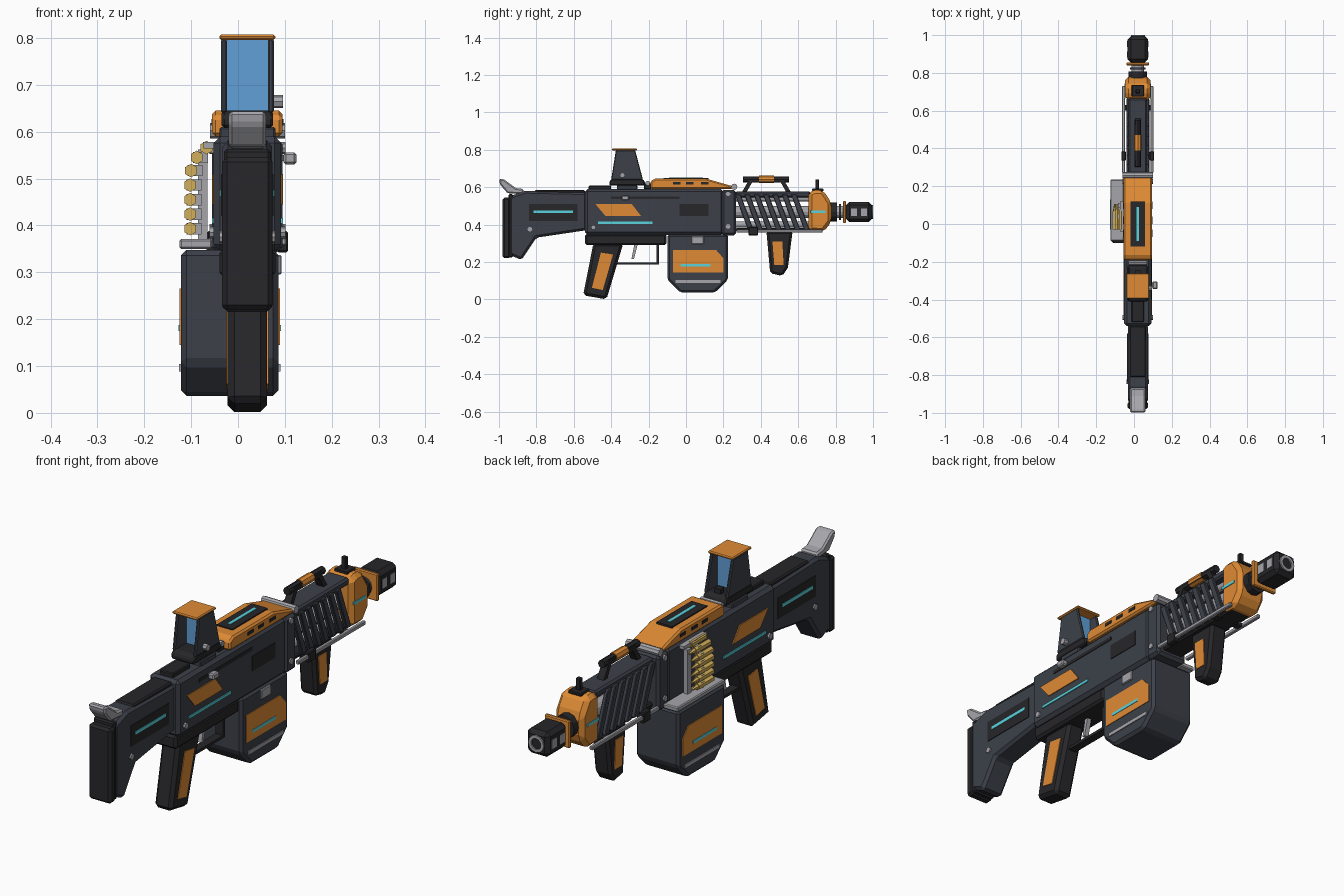
import bpy, bmesh, math
from mathutils import Vector, Matrix

CX = 0.02          # centre plane of the gun
MX = -0.0175       # centre plane of the magazine


def mat(name, r, g, b):
    m = bpy.data.materials.new(name)
    m.diffuse_color = (r, g, b, 1)
    return m


SLATE = mat("slate", 0.045, 0.051, 0.066)
BLACK = mat("black", 0.02, 0.02, 0.023)
ORANGE = mat("orange", 0.74, 0.26, 0.035)
CYAN = mat("cyan", 0.1, 0.65, 0.72)
STEEL = mat("steel", 0.38, 0.38, 0.41)
GLASS = mat("glass", 0.12, 0.35, 0.68)
BRASS = mat("brass", 0.65, 0.43, 0.1)


def finish(name, bm, m, bevel=0):
    bmesh.ops.recalc_face_normals(bm, faces=bm.faces)
    me = bpy.data.meshes.new(name)
    bm.to_mesh(me)
    bm.free()
    me.materials.append(m)
    ob = bpy.data.objects.new(name, me)
    bpy.context.collection.objects.link(ob)
    if bevel:
        b = ob.modifiers.new("bevel", 'BEVEL')
        b.width, b.segments, b.limit_method = bevel, 1, 'ANGLE'
    return ob


def prof(name, pts, hw, m, bevel=0, cx=CX):
    """Side outline in (y, z), extruded across x by half width hw."""
    bm = bmesh.new()
    f = bm.faces.new([bm.verts.new((cx - hw, y, z)) for y, z in pts])
    r = bmesh.ops.extrude_face_region(bm, geom=[f])
    bmesh.ops.translate(bm, vec=(2 * hw, 0, 0),
                        verts=[v for v in r["geom"] if isinstance(v, bmesh.types.BMVert)])
    return finish(name, bm, m, bevel)


def rect(y0, y1, z0, z1):
    return [(y0, z0), (y1, z0), (y1, z1), (y0, z1)]


def box(name, y0, y1, z0, z1, hw, m, bevel=0, cx=CX):
    return prof(name, rect(y0, y1, z0, z1), hw, m, bevel, cx)


def panel(name, pts, off, m, sides=(1, -1), cx=CX, t=0.003, bevel=0):
    """Thin plate on one or both flanks."""
    for s in sides:
        prof(name + ("_right" if s > 0 else "_left"), pts, t, m, bevel, cx + s * off)


def rod(name, a, b, r, m, n=12, r2=None):
    a, b = Vector(a), Vector(b)
    bm = bmesh.new()
    rot = (b - a).to_track_quat('Z', 'Y').to_matrix().to_4x4()
    bmesh.ops.create_cone(bm, cap_ends=True, segments=n, radius1=r, radius2=r if r2 is None else r2,
                          depth=(b - a).length, matrix=Matrix.Translation((a + b) / 2) @ rot)
    return finish(name, bm, m)


def bolt(name, y, z, off, r=0.013):
    for s in (1, -1):
        rod(name, (CX + s * (off - 0.01), y, z), (CX + s * (off + 0.006), y, z), r, STEEL, 8)


# Stock
prof("stock", [(-0.945, 0.55), (-0.86, 0.58), (-0.53, 0.572), (-0.53, 0.37), (-0.80, 0.33),
               (-0.88, 0.21), (-0.945, 0.24)], 0.053, SLATE, 0.012)
box("butt_pad", -0.98, -0.94, 0.22, 0.545, 0.054, BLACK, 0.01)
box("butt_plate", -0.95, -0.925, 0.225, 0.563, 0.05, BLACK, 0.006)
box("cheek_rest", -0.81, -0.54, 0.565, 0.585, 0.044, BLACK, 0.006)
prof("stock_hook", [(-1.0, 0.643), (-0.975, 0.643), (-0.91, 0.595), (-0.868, 0.59), (-0.868, 0.562),
                    (-0.955, 0.568), (-0.995, 0.615)], 0.04, STEEL, 0.007)
panel("stock_inset", rect(-0.84, -0.58, 0.42, 0.51), 0.053, BLACK)
panel("stock_light", rect(-0.815, -0.605, 0.462, 0.476), 0.055, CYAN)
bolt("stock_bolt", -0.835, 0.375, 0.053)

# Receiver
box("receiver", -0.54, 0.2, 0.345, 0.59, 0.072, SLATE, 0.014)
box("receiver_collar", 0.19, 0.268, 0.342, 0.585, 0.075, SLATE, 0.012)
box("lower_receiver", -0.54, -0.105, 0.29, 0.35, 0.06, BLACK, 0.01)
panel("receiver_stripe", [(-0.485, 0.51), (-0.29, 0.51), (-0.24, 0.445), (-0.43, 0.445)], 0.073, ORANGE)
panel("receiver_light", rect(-0.47, -0.18, 0.404, 0.416), 0.073, CYAN)
panel("bolt_slot", rect(-0.40, -0.035, 0.536, 0.55), 0.072, BLACK, (1,))
panel("ejection_port", rect(-0.035, 0.12, 0.445, 0.51), 0.072, BLACK, (1,))
box("charging_handle_stem", -0.335, -0.31, 0.537, 0.55, 0.015, STEEL, cx=0.1)
box("charging_handle", -0.345, -0.305, 0.53, 0.556, 0.014, STEEL, 0.005, cx=0.111)
for y, z in ((0.225, 0.565), (0.225, 0.39), (-0.495, 0.385)):
    bolt("receiver_bolt", y, z, 0.075)
box("rear_rail", -0.52, -0.40, 0.585, 0.608, 0.033, BLACK, 0.004)

# Top cover with slots and light
prof("top_cover", [(-0.19, 0.59), (-0.19, 0.632), (-0.165, 0.645), (0.11, 0.645), (0.25, 0.605),
                   (0.25, 0.59)], 0.075, ORANGE, 0.014)
box("cover_inset", -0.12, 0.12, 0.64, 0.65, 0.038, BLACK)
box("cover_light", -0.09, 0.09, 0.645, 0.652, 0.007, CYAN)
for y in (-0.05, 0.02, 0.1):
    panel("cover_slot", rect(y - 0.02, y + 0.02, 0.613, 0.627), 0.074, BLACK)
rod("cover_hinge", (-0.06, 0.258, 0.602), (0.1, 0.258, 0.602), 0.017, STEEL, 8)
box("cover_latch", -0.225, -0.185, 0.588, 0.62, 0.045, BLACK, 0.005)
rod("latch_pin", (-0.03, -0.205, 0.622), (0.07, -0.205, 0.622), 0.012, STEEL, 8)

# Sight
prof("sight_base", [(-0.41, 0.632), (-0.395, 0.645), (-0.235, 0.645), (-0.22, 0.632), (-0.22, 0.608),
                    (-0.41, 0.608)], 0.055, BLACK, 0.006)
box("sight_mount", -0.37, -0.26, 0.585, 0.61, 0.06, SLATE, 0.004)
panel("sight_wall", [(-0.40, 0.64), (-0.23, 0.64), (-0.272, 0.798), (-0.375, 0.798)], 0.05, SLATE, t=0.0065, bevel=0.004)
prof("sight_lens", [(-0.32, 0.64), (-0.308, 0.64), (-0.308, 0.798), (-0.32, 0.798)], 0.044, GLASS)
box("sight_cap", -0.395, -0.262, 0.796, 0.807, 0.06, ORANGE, 0.004)
box("sight_emitter", -0.27, -0.245, 0.64, 0.665, 0.014, BLACK)
rod("sight_knob", (0.07, -0.34, 0.664), (0.096, -0.34, 0.664), 0.014, STEEL, 8)

# Handguard: tubes inside slanted slats
for z, r in ((0.467, 0.032), (0.54, 0.017), (0.4, 0.017)):
    rod("inner_tube", (CX, 0.26, z), (CX, 0.68, z), r, STEEL)
box("handguard_top", 0.265, 0.665, 0.545, 0.578, 0.05, SLATE, 0.008)
box("handguard_bottom", 0.265, 0.72, 0.362, 0.382, 0.05, BLACK, 0.006)
for i in range(7):
    y = 0.262 + i * 0.05
    panel("handguard_slat", [(y, 0.56), (y + 0.03, 0.56), (y + 0.1, 0.37), (y + 0.07, 0.37)],
          0.052, SLATE, t=0.009, bevel=0.003)
for s in (1, -1):
    x = CX + s * 0.075
    box("side_rail", 0.27, 0.73, 0.357, 0.374, 0.008, STEEL, 0.003, cx=x)
    box("rail_bracket", 0.335, 0.385, 0.342, 0.388, 0.012, BLACK, 0.004, cx=x)
    box("rail_arm", 0.6, 0.63, 0.358, 0.372, 0.02, BLACK, cx=CX + s * 0.055)

# Carry handle
prof("carry_handle", [(0.3, 0.575), (0.335, 0.635), (0.335, 0.65), (0.525, 0.65), (0.525, 0.635),
                      (0.56, 0.575), (0.535, 0.575), (0.505, 0.628), (0.355, 0.628), (0.325, 0.575)],
     0.016, BLACK)
rod("handle_bar", (CX, 0.305, 0.641), (CX, 0.55, 0.641), 0.017, BLACK, 8)
rod("handle_ring", (CX, 0.39, 0.641), (CX, 0.47, 0.641), 0.02, ORANGE, 8)

# Front block and sight post
prof("front_block", [(0.655, 0.365), (0.655, 0.572), (0.69, 0.585), (0.735, 0.582), (0.778, 0.515),
                     (0.778, 0.415), (0.735, 0.36)], 0.068, ORANGE, 0.018)
panel("front_light", rect(0.665, 0.745, 0.463, 0.475), 0.068, CYAN)
box("front_sight_base", 0.675, 0.735, 0.578, 0.592, 0.032, BLACK, 0.003)
box("front_sight_post", 0.692, 0.712, 0.585, 0.642, 0.011, BLACK, 0.003)

# Barrel and muzzle
rod("barrel_nut", (CX, 0.77, 0.467), (CX, 0.808, 0.467), 0.05, BLACK)
rod("barrel", (CX, 0.8, 0.467), (CX, 0.86, 0.467), 0.033, STEEL)
rod("barrel_band", (CX, 0.818, 0.467), (CX, 0.828, 0.467), 0.042, SLATE)
box("muzzle_flange", 0.84, 0.856, 0.408, 0.526, 0.06, ORANGE, 0.004)
box("muzzle_brake", 0.856, 0.994, 0.413, 0.521, 0.054, BLACK, 0.017)
for y in (0.897, 0.952):
    panel("muzzle_vent", rect(y - 0.016, y + 0.016, 0.447, 0.487), 0.053, STEEL)
bm = bmesh.new()
loops = []
for r, y in ((0.037, 0.985), (0.037, 1.0), (0.024, 1.0), (0.024, 0.985)):
    loops.append([bm.verts.new((CX + r * math.cos(a * math.tau / 12), y, 0.467 + r * math.sin(a * math.tau / 12)))
                  for a in range(12)])
for k in range(4):
    p, q = loops[k], loops[(k + 1) % 4]
    for i in range(12):
        bm.faces.new((p[i], p[(i + 1) % 12], q[(i + 1) % 12], q[i]))
finish("muzzle_ring", bm, STEEL)

# Grip, guard and trigger
prof("grip", [(-0.495, 0.3), (-0.335, 0.3), (-0.425, 0.0), (-0.55, 0.022)], 0.042, BLACK, 0.014)
panel("grip_inset", [(-0.455, 0.25), (-0.39, 0.24), (-0.445, 0.05), (-0.503, 0.062)], 0.042, ORANGE)
prof("trigger_guard", [(-0.37, 0.198), (-0.157, 0.198), (-0.157, 0.3), (-0.145, 0.3), (-0.145, 0.186),
                       (-0.37, 0.186)], 0.018, BLACK)
prof("trigger", [(-0.275, 0.3), (-0.257, 0.3), (-0.278, 0.215), (-0.292, 0.215)], 0.01, STEEL)

# Foregrip
prof("foregrip", [(0.43, 0.365), (0.57, 0.365), (0.545, 0.17), (0.515, 0.125), (0.45, 0.14)],
     0.04, BLACK, 0.012)
panel("foregrip_inset", [(0.462, 0.31), (0.515, 0.31), (0.522, 0.185), (0.472, 0.185)], 0.04, ORANGE)

# Box magazine
prof("magazine", [(-0.1, 0.348), (0.225, 0.348), (0.225, 0.105), (0.155, 0.036), (-0.03, 0.036),
                  (-0.1, 0.105)], 0.104, SLATE, 0.012, cx=MX)
panel("magazine_inset", [(-0.07, 0.265), (0.16, 0.265), (0.2, 0.22), (0.2, 0.145), (-0.07, 0.145)],
      0.104, ORANGE, cx=MX)
panel("magazine_light", rect(-0.03, 0.13, 0.175, 0.188), 0.106, CYAN, cx=MX)
panel("magazine_strip", rect(-0.055, 0.185, 0.088, 0.104), 0.105, STEEL, cx=MX)
box("magazine_latch", 0.03, 0.095, 0.295, 0.337, 0.01, STEEL, 0.003, cx=0.083)
box("magazine_lid", -0.09, 0.235, 0.35, 0.371, 0.035, STEEL, 0.004, cx=-0.09)

# Ammunition belt on the left
belt = [(-0.102, 0.393), (-0.102, 0.424), (-0.102, 0.455), (-0.102, 0.486), (-0.1, 0.517),
        (-0.088, 0.545), (-0.067, 0.566)]
for x, z in belt:
    rod("cartridge_case", (x, -0.03, z), (x, 0.07, z), 0.0145, BRASS, 6)
    rod("cartridge_tip", (x, 0.07, z), (x, 0.105, z), 0.011, BRASS, 6, 0.004)
    box("belt_link", 0.03, 0.05, z - 0.012, z + 0.012, 0.016, STEEL, cx=x + 0.008)
box("belt_guide", 0.085, 0.11, 0.365, 0.562, 0.01, STEEL, cx=-0.075)
box("feed_tray", -0.04, 0.12, 0.564, 0.578, 0.014, STEEL, cx=-0.06)
